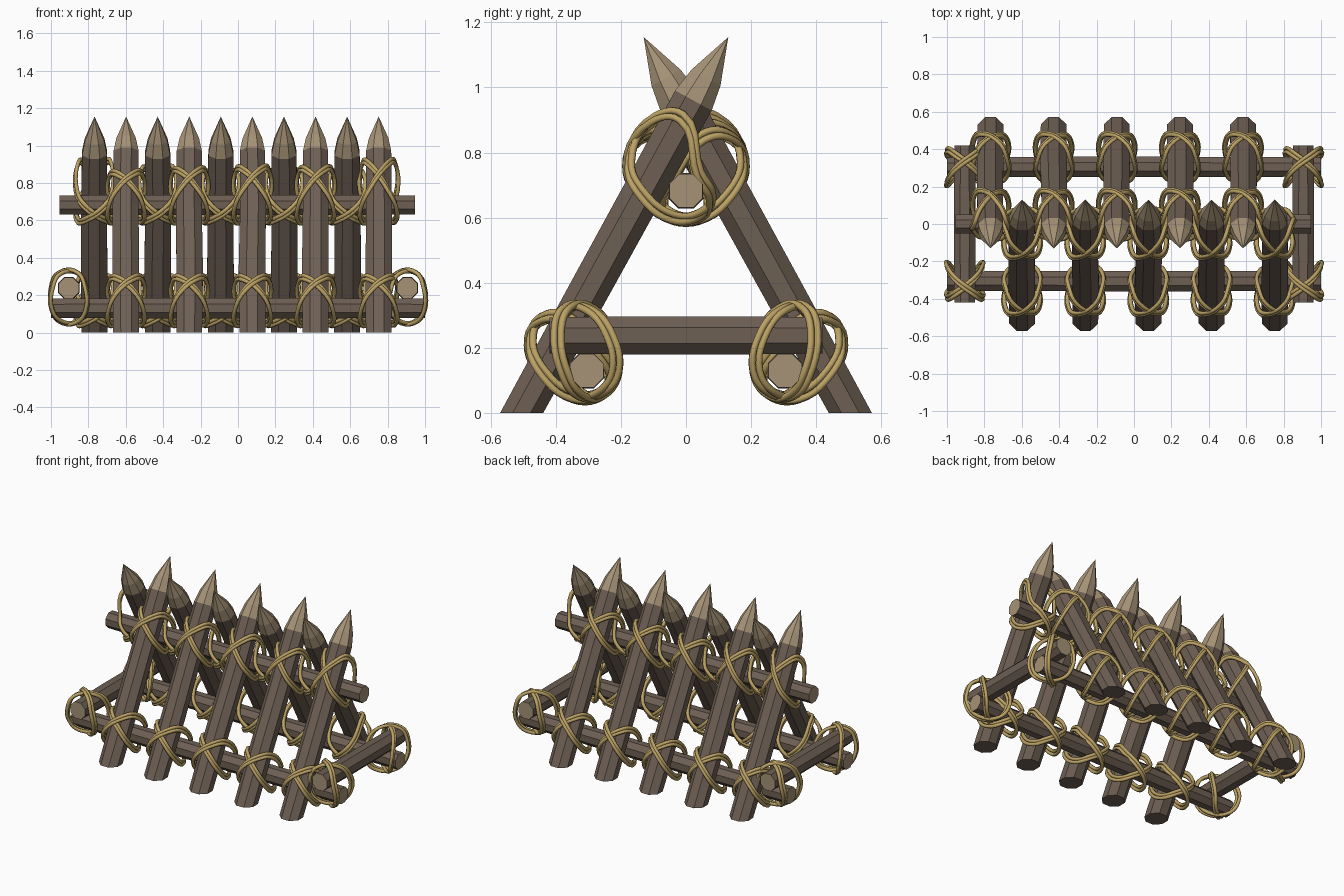
import bpy, bmesh, math, random
from mathutils import Vector as V

if "Cube" in bpy.data.objects:
    bpy.data.objects.remove(bpy.data.objects["Cube"])

random.seed(4)
SIDES = 8


def material(name, rgb):
    m = bpy.data.materials.new(name)
    m.diffuse_color = (*rgb, 1)
    m.use_nodes = True
    m.node_tree.nodes["Principled BSDF"].inputs["Base Color"].default_value = m.diffuse_color
    return m


BARK = material("bark", (0.155, 0.115, 0.088))
CUT = material("cut_wood", (0.38, 0.29, 0.185))
ROPE = material("rope", (0.50, 0.36, 0.13))


def link(name, mesh):
    ob = bpy.data.objects.new(name, mesh)
    bpy.context.collection.objects.link(ob)
    return ob


def ring(c, u, v, ru, rv):
    """Octagon with flats facing u and v; ru, rv are half-widths."""
    k = 1 / math.cos(math.pi / SIDES)
    return [c + u * (ru * k * math.cos(a)) + v * (rv * k * math.sin(a))
            for a in (2 * math.pi * (i + 0.5) / SIDES for i in range(SIDES))]


def loft(name, rings, light_from, cap_light, tip=None):
    """Skin rings into a log; bands from index light_from on use cut wood."""
    bm = bmesh.new()
    loops = [[bm.verts.new(p) for p in r] for r in rings]
    for b, (lo, hi) in enumerate(zip(loops, loops[1:])):
        for i in range(SIDES):
            j = (i + 1) % SIDES
            f = bm.faces.new((lo[i], lo[j], hi[j], hi[i]))
            f.material_index = int(b >= light_from)
    bm.faces.new(loops[0]).material_index = int(cap_light)
    if tip is None:
        bm.faces.new(loops[-1]).material_index = int(cap_light)
    else:
        t = bm.verts.new(tip)
        for i in range(SIDES):
            bm.faces.new((loops[-1][i], loops[-1][(i + 1) % SIDES], t)).material_index = 1
    bmesh.ops.recalc_face_normals(bm, faces=bm.faces[:])
    me = bpy.data.meshes.new(name)
    bm.to_mesh(me)
    bm.free()
    me.materials.append(BARK)
    me.materials.append(CUT)
    return link(name, me)


X = V((1, 0, 0))
SLOPE = V((0, 0.635, 1.155)).normalized()


def stake(name, x, sg):
    """Leaning sharpened stake; sg=1 has its foot at the front."""
    a = V((0, sg * SLOPE.y, SLOPE.z))
    n = V((0, -sg * SLOPE.z, SLOPE.y))
    foot = V((x, -sg * 0.505, 0))
    at = lambda z: foot + a * (z / a.z)
    base = [p - a * (p.z / a.z) for p in ring(foot, X, n, 0.069, 0.058)]
    wob = lambda: X * random.uniform(-0.004, 0.004)
    rings = [base,
             ring(at(0.34) + wob(), X, n, 0.071, 0.061),
             ring(at(0.66) + wob(), X, n, 0.069, 0.062),
             ring(at(0.96), X, n, 0.067, 0.064),
             ring(at(1.03), X, n, 0.052, 0.051)]
    loft(name, rings, 3, False, at(1.155))


def beam(name, p, q, r):
    """Straight log with pale sawn ends and a slightly uneven middle."""
    p, q = V(p), V(q)
    d = (q - p).normalized()
    u = V((0, 0, 1))
    v = d.cross(u)
    rings = [ring(p.lerp(q, t), u, v, r * s, r * s)
             for t, s in ((0, 0.97), (0.33, 1.03), (0.67, 1.03), (1, 0.97))]
    loft(name, rings, 9, True)


def lashing(name, c, x, s, n, gap, h):
    """Crossed double-strand rope: c on the outer log, s its axis, x the inner log's axis."""
    cu = bpy.data.curves.new(name, 'CURVE')
    cu.dimensions = '3D'
    cu.bevel_depth = 0.0115
    cu.bevel_resolution = 1
    cu.resolution_u = 5
    path = [(-0.085, h, 0.0), (-0.05, h * 0.78, 0.072), (0.05, 0.0, 0.076),
            (0.09, -0.06, 0.0), (0.085, -0.078, -gap), (0.045, -0.035, -gap - 0.066),
            (-0.045, 0.035, -gap - 0.066), (-0.09, 0.078, -gap)]
    for side in (1, -1):
        for strand in (0, 1):
            sp = cu.splines.new('BEZIER')
            sp.bezier_points.add(len(path) - 1)
            sp.use_cyclic_u = True
            lift = 0.008 if side < 0 else 0
            for bp, (px, ps, pn) in zip(sp.bezier_points, path):
                grow = 1 + 0.05 * strand
                bp.co = (c + x * (side * px * grow) + s * (ps - 0.021 * strand)
                         + n * (pn + math.copysign(lift, pn)))
                bp.handle_left_type = bp.handle_right_type = 'AUTO'
    tmp = link(name + "_path", cu)
    dg = bpy.context.evaluated_depsgraph_get()
    me = bpy.data.meshes.new_from_object(tmp.evaluated_get(dg))
    bpy.data.objects.remove(tmp)
    me.name = name
    me.materials.clear()
    me.materials.append(ROPE)
    for f in me.polygons:
        f.use_smooth = True
    link(name, me)


# Two interleaved rows of stakes, each lashed to the ridge and to its ground beam
for i in range(10):
    x = -0.767 + i * 0.1688
    sg = 1 if i % 2 else -1
    row = "front" if sg > 0 else "back"
    stake(f"{row}_stake_{i}", x, sg)
    a = V((0, sg * SLOPE.y, SLOPE.z))
    n = V((0, -sg * SLOPE.z, SLOPE.y))
    foot = V((x, -sg * 0.505, 0))
    high = 0.205 if i in (0, 9) else random.uniform(0.13, 0.17)
    lashing(f"{row}_ridge_lashing_{i}", foot + a * 0.838, X, a, n, 0.116, high)
    lashing(f"{row}_ground_lashing_{i}", foot + a * 0.21, X, a, n, 0.113, 0.12)

# Ridge and ground beams
beam("ridge_beam", (-0.955, 0, 0.682), (0.945, 0, 0.682), 0.053)
for sg, row in ((1, "back"), (-1, "front")):
    beam(f"{row}_ground_beam", (-1, sg * 0.305, 0.13), (1, sg * 0.305, 0.13), 0.053)

# End cross beams resting on the ground beams, lashed at the corners
for sx, side in ((-1, "left"), (1, "right")):
    beam(f"{side}_cross_beam", (sx * 0.905, -0.42, 0.238), (sx * 0.905, 0.42, 0.238), 0.057)
    for sy, row in ((-1, "front"), (1, "back")):
        lashing(f"{side}_{row}_corner_lashing", V((sx * 0.905, sy * 0.305, 0.238)),
                X, V((0, sy, 0)), V((0, 0, 1)), 0.108, 0.10)
